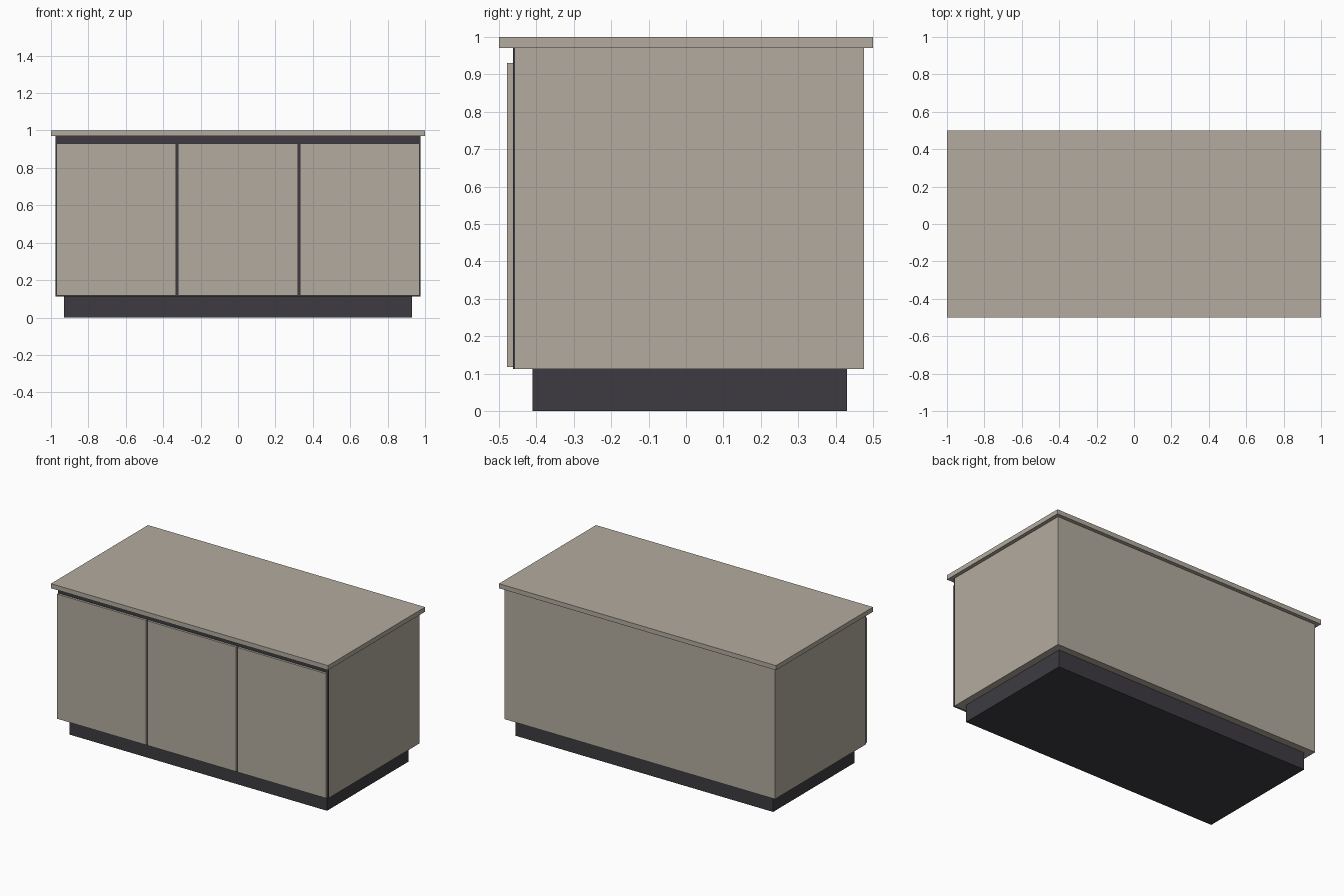
import bpy

old = bpy.data.objects.get("Cube")
if old:
    bpy.data.objects.remove(old, do_unlink=True)


def make_material(name, rgb):
    mat = bpy.data.materials.new(name)
    mat.use_nodes = True
    color = (*rgb, 1.0)
    mat.diffuse_color = color
    mat.node_tree.nodes["Principled BSDF"].inputs["Base Color"].default_value = color
    return mat


def box(name, x, y, z, mat):
    """Box spanning the (min, max) pair given for each axis."""
    spans = (x, y, z)
    bpy.ops.mesh.primitive_cube_add(size=1, location=[(a + b) / 2 for a, b in spans])
    obj = bpy.context.object
    obj.name = obj.data.name = name
    obj.scale = [b - a for a, b in spans]
    bpy.ops.object.transform_apply(location=False, rotation=False, scale=True)
    obj.data.materials.append(mat)
    return obj


beige = make_material("warm beige laminate", (0.45, 0.41, 0.345))
charcoal = make_material("charcoal", (0.047, 0.044, 0.053))

HALF = 0.976          # half width of the cabinet
BASE, TOP = 0.113, 0.97

# Recessed plinth, carcass and overhanging worktop
box("plinth", (-0.93, 0.93), (-0.41, 0.43), (0, BASE), charcoal)
box("cabinet_body", (-HALF, HALF), (-0.457, 0.476), (BASE, TOP), beige)
box("worktop", (-1, 1), (-0.5, 0.5), (TOP, 1), beige)

# Dark backing that shows in the gaps around the doors
box("front_backing", (-HALF, HALF), (-0.463, -0.457), (BASE, TOP), charcoal)

# Three equal doors
DOORS, GAP = 3, 0.01
pitch = 2 * HALF / DOORS
for i in range(DOORS):
    left = -HALF + i * pitch
    box(f"door_{i + 1}", (left + GAP / 2, left + pitch - GAP / 2),
        (-0.478, -0.463), (0.118, 0.931), beige)
